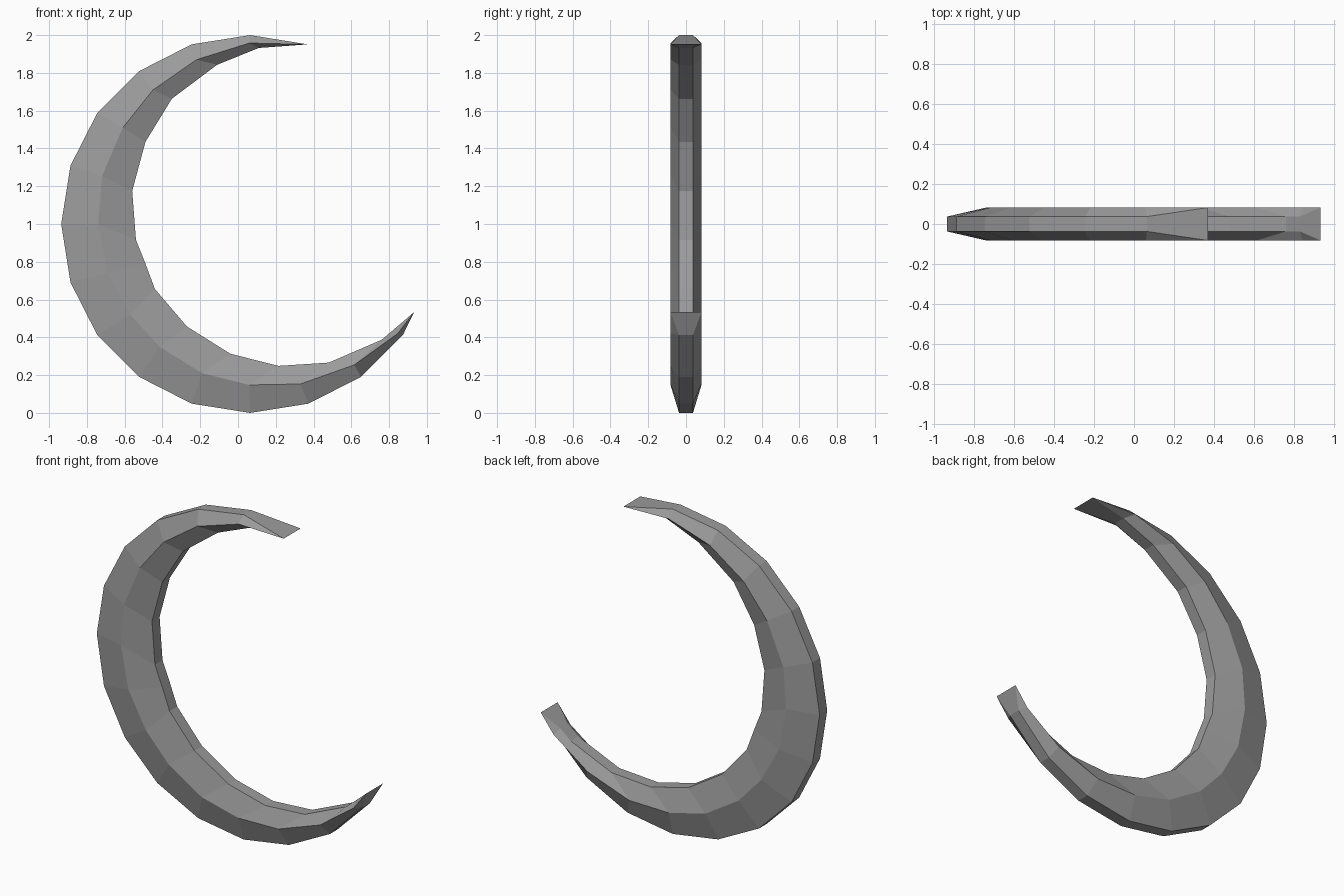
import bpy, bmesh
from math import cos, sin, radians

if "Cube" in bpy.data.objects:
    bpy.data.objects.remove(bpy.data.objects["Cube"], do_unlink=True)

steel = bpy.data.materials.new("dull grey steel")
steel.use_nodes = True
color = (0.33, 0.33, 0.33, 1)
steel.diffuse_color = color
steel.node_tree.nodes["Principled BSDF"].inputs["Base Color"].default_value = color

NARROW, WIDE = 0.037, 0.082   # half thickness at the edges and at the ridge

# Outer edge: part of a twenty-sided circle
outer = [(0.064 + cos(radians(a)), 1 + sin(radians(a))) for a in range(90, 325, 18)]
# Ridge where the blade is thickest
ridge = [(.06, 1.958), (-.22, 1.87), (-.45, 1.71), (-.61, 1.51), (-.72, 1.254),
         (-.74, 1), (-.69, .74), (-.57, .52), (-.415, .35), (-.19, .21),
         (.06, .148), (.33, .153), (.615, .254), (.845, .42)]
# Inner edge of the crescent
inner = [(.11, 1.932), (-.11, 1.843), (-.35, 1.663), (-.49, 1.435), (-.56, 1.175),
         (-.54, .915), (-.49, .79), (-.44, .656), (-.27, .457), (-.04, .313),
         (.214, .249), (.48, .266), (.76, .387), (.83, .446)]
tips = [(.369, 1.951), (.932, .533)]

bm = bmesh.new()


def vert(p, y):
    return bm.verts.new((p[0], y, p[1]))


# Six-sided cross-sections
rings = [[vert(o, -NARROW), vert(r, -WIDE), vert(i, -NARROW),
          vert(i, NARROW), vert(r, WIDE), vert(o, NARROW)]
         for o, r, i in zip(outer, ridge, inner)]
for a, b in zip(rings, rings[1:]):
    for k in range(6):
        n = (k + 1) % 6
        bm.faces.new((a[k], a[n], b[n], b[k]))

# Chisel tips: each end closes onto one wide edge
for tip, ring in zip(tips, (rings[0], rings[-1])):
    front, back = vert(tip, -WIDE), vert(tip, WIDE)
    for side, (o, r, i) in ((front, ring[:3]), (back, ring[:2:-1])):
        bm.faces.new((side, o, r))
        bm.faces.new((side, r, i))
    bm.faces.new((front, back, ring[5], ring[0]))
    bm.faces.new((front, back, ring[3], ring[2]))

bmesh.ops.recalc_face_normals(bm, faces=bm.faces)
mesh = bpy.data.meshes.new("crescent_blade")
bm.to_mesh(mesh)
bm.free()
mesh.materials.append(steel)
blade = bpy.data.objects.new("crescent_blade", mesh)
bpy.context.collection.objects.link(blade)
